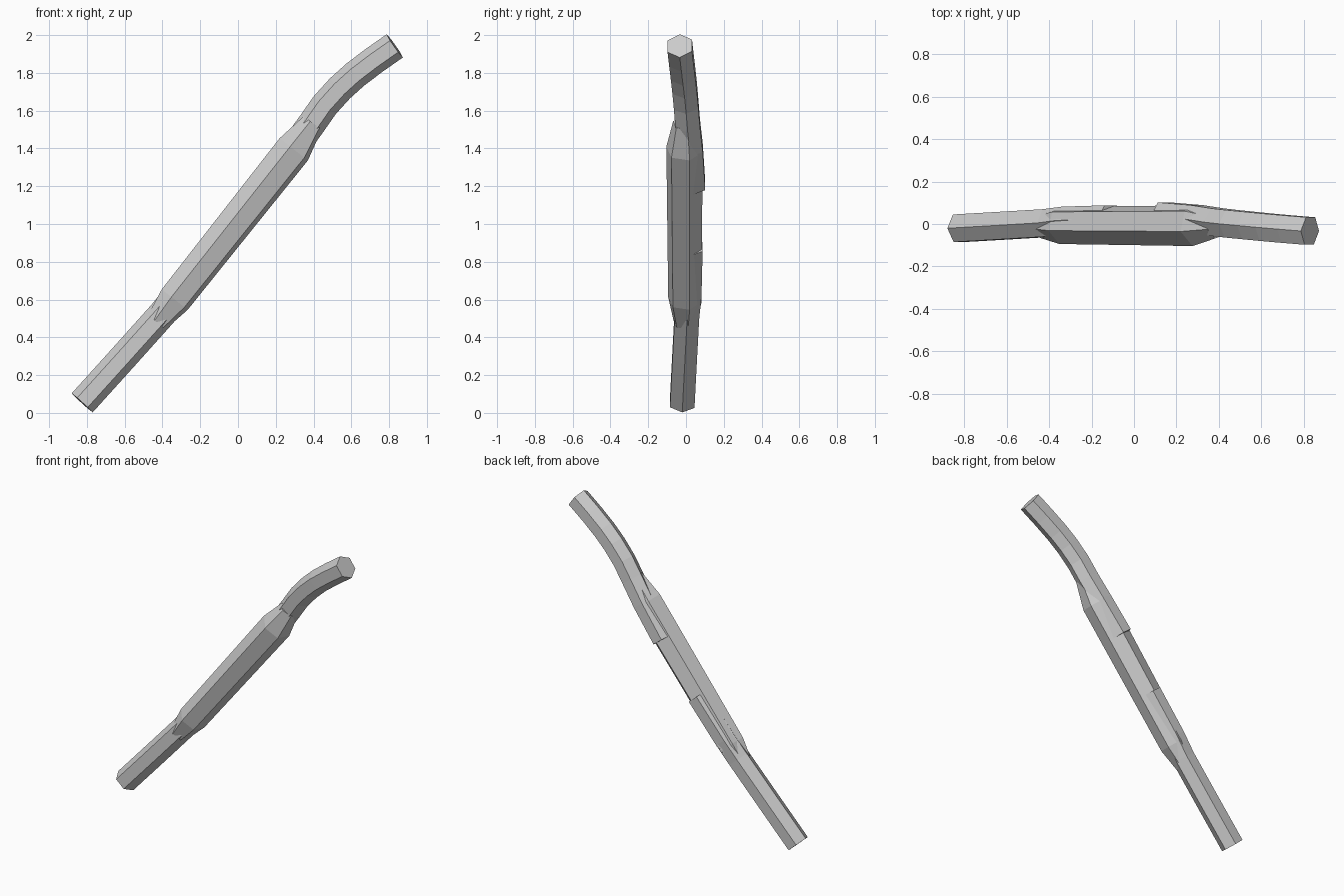
import bpy, bmesh, math
from mathutils import Vector

cube = bpy.data.objects.get("Cube")
if cube:
    bpy.data.objects.remove(cube, do_unlink=True)

grey = bpy.data.materials.new("plain grey")
grey.use_nodes = True
colour = (0.6, 0.6, 0.6, 1)
grey.diffuse_color = colour
grey.node_tree.nodes["Principled BSDF"].inputs["Base Color"].default_value = colour


def hex_bar(name, path, radii, turn=0):
    """Sweep a hexagon along a path, one radius per point."""
    pts = [Vector(p) for p in path]
    bm = bmesh.new()
    rings = []
    for i, p in enumerate(pts):
        along = (pts[min(i + 1, len(pts) - 1)] - pts[max(i - 1, 0)]).normalized()
        side = Vector((0, 1, 0)).cross(along).normalized()
        back = along.cross(side)
        ring = []
        for k in range(6):
            a = math.radians(turn + 60 * k)
            ring.append(bm.verts.new(p + radii[i] * (math.cos(a) * side + math.sin(a) * back)))
        rings.append(ring)
    for r, s in zip(rings, rings[1:]):
        for k in range(6):
            j = (k + 1) % 6
            bm.faces.new((r[k], r[j], s[j], s[k]))
    bm.faces.new(rings[0])
    bm.faces.new(rings[-1])
    bmesh.ops.recalc_face_normals(bm, faces=bm.faces)
    mesh = bpy.data.meshes.new(name)
    bm.to_mesh(mesh)
    bm.free()
    mesh.materials.append(grey)
    obj = bpy.data.objects.new(name, mesh)
    bpy.context.collection.objects.link(obj)


# Straight lower bar, its inner end buried in the sleeve
lower = [(-0.825, -0.02, 0.053), (-0.6, -0.007, 0.302), (-0.4, 0.005, 0.525),
         (-0.31, 0.017, 0.637), (-0.11, 0.023, 0.88)]
hex_bar("lower_bar", lower, [0.075] * len(lower))

# Upper bar, bending outward towards its tip
upper = [(0.14, 0.037, 1.2), (0.295, 0.024, 1.4), (0.39, 0.009, 1.53),
         (0.46, 0.001, 1.63), (0.54, -0.007, 1.718), (0.62, -0.015, 1.79),
         (0.72, -0.024, 1.866), (0.83, -0.033, 1.943)]
hex_bar("upper_bar", upper, [0.075] * len(upper))

# Thicker middle sleeve with tapered ends, twisted against the bars
sleeve = [(-0.43, -0.006, 0.48), (-0.335, -0.006, 0.6),
          (0.295, -0.008, 1.395), (0.395, -0.008, 1.535)]
hex_bar("middle_sleeve", sleeve, [0.062, 0.091, 0.099, 0.062], turn=16)
